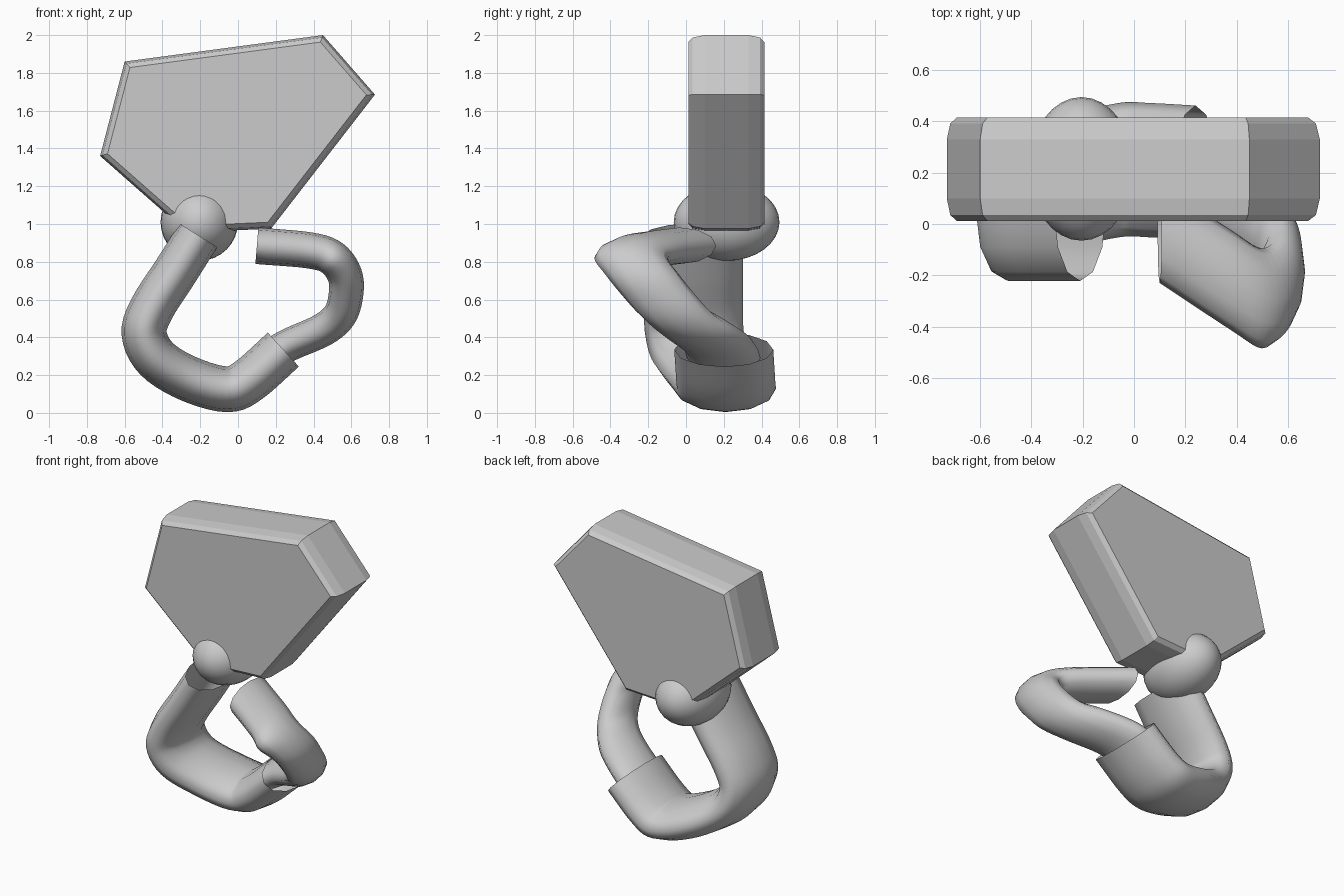
import bpy
from math import sin, cos, pi
from mathutils import Vector

if "Cube" in bpy.data.objects:
    bpy.data.objects.remove(bpy.data.objects["Cube"])


def make(name, verts, faces, smooth):
    me = bpy.data.meshes.new(name)
    me.from_pydata(verts, [], faces)
    me.update()
    ob = bpy.data.objects.new(name, me)
    bpy.context.collection.objects.link(ob)
    for p in me.polygons:
        p.use_smooth = smooth
    return ob


def bridge(rings, n):
    return [(r * n + i, r * n + (i + 1) % n, (r + 1) * n + (i + 1) % n, (r + 1) * n + i)
            for r in range(rings - 1) for i in range(n)]


def inset(pts, d):
    # mitred inward offset of a clockwise (x, z) outline
    out = []
    for i, p in enumerate(pts):
        a = (p - pts[i - 1]).normalized()
        b = (pts[(i + 1) % len(pts)] - p).normalized()
        na, nb = Vector((a.y, -a.x)), Vector((b.y, -b.x))
        out.append(p + (na + nb) * d / (1 + na.dot(nb)))
    return out


def spline(pts, steps=5):
    # Catmull-Rom path through the points
    p = [Vector(q) for q in pts]
    p = [2 * p[0] - p[1]] + p + [2 * p[-1] - p[-2]]
    out = []
    for i in range(1, len(p) - 2):
        a, b, c, d = p[i - 1:i + 3]
        for s in range(steps):
            t = s / steps
            out.append(0.5 * (2 * b + (c - a) * t + (2 * a - 5 * b + 4 * c - d) * t * t
                              + (3 * b - a - 3 * c + d) * t ** 3))
    return out + [p[-2]]


def tube(name, pts, r0, r1, ry, n=12):
    # open tube, section stretched along y
    path = spline(pts)
    verts = []
    for i, c in enumerate(path):
        t = path[min(i + 1, len(path) - 1)] - path[max(i - 1, 0)]
        side = Vector((t.z, 0, -t.x)).normalized()
        r = r0 + (r1 - r0) * i / (len(path) - 1)
        for k in range(n):
            a = 2 * pi * k / n
            verts.append(c + side * r * cos(a) + Vector((0, ry * sin(a), 0)))
    return make(name, verts, bridge(len(path), n), True)


# Plate with stepped bevel on both faces
outline = [Vector(p) for p in [(-0.60, 1.86), (0.45, 2.0), (0.725, 1.685), (0.175, 0.975),
                               (-0.27, 0.955), (-0.73, 1.36)]]
layers = [(0.012, 0.035), (0.035, 0.012), (0.10, 0), (0.33, 0), (0.392, 0.012), (0.415, 0.035)]
n = len(outline)
verts = [(p.x, y, p.y) for y, d in layers for p in inset(outline, d)]
faces = bridge(len(layers), n)
faces += [tuple(range(n))[::-1], tuple(range(n * (len(layers) - 1), n * len(layers)))]
make("plate", verts, faces, False)

# Ball joint, stretched along y
bpy.ops.mesh.primitive_uv_sphere_add(segments=32, ring_count=16, location=(-0.205, 0.215, 1.01))
ball = bpy.context.object
ball.name = "ball_joint"
ball.scale = (0.205, 0.28, 0.205)
bpy.ops.object.shade_smooth()

# Thick lower half of the hook
tube("hook_base", [(-0.21, 0.04, 0.94), (-0.33, 0.04, 0.75), (-0.455, 0.04, 0.555),
                   (-0.497, 0.045, 0.42), (-0.43, 0.08, 0.285), (-0.26, 0.16, 0.18),
                   (-0.06, 0.21, 0.125), (0.06, 0.21, 0.175), (0.24, 0.20, 0.335)],
     0.118, 0.122, 0.262)

# Thinner upper half of the hook
tube("hook_tip", [(0.15, 0.20, 0.29), (0.27, 0.17, 0.36), (0.45, 0.06, 0.44), (0.54, -0.05, 0.52),
                  (0.572, -0.15, 0.63), (0.565, -0.23, 0.73), (0.50, -0.29, 0.82),
                  (0.38, -0.22, 0.86), (0.10, -0.035, 0.885)],
     0.086, 0.097, 0.195)

# Consistent outward faces
for ob in bpy.context.collection.objects:
    bpy.context.view_layer.objects.active = ob
    bpy.ops.object.mode_set(mode='EDIT')
    bpy.ops.mesh.select_all(action='SELECT')
    bpy.ops.mesh.normals_make_consistent(inside=False)
    bpy.ops.object.mode_set(mode='OBJECT')
